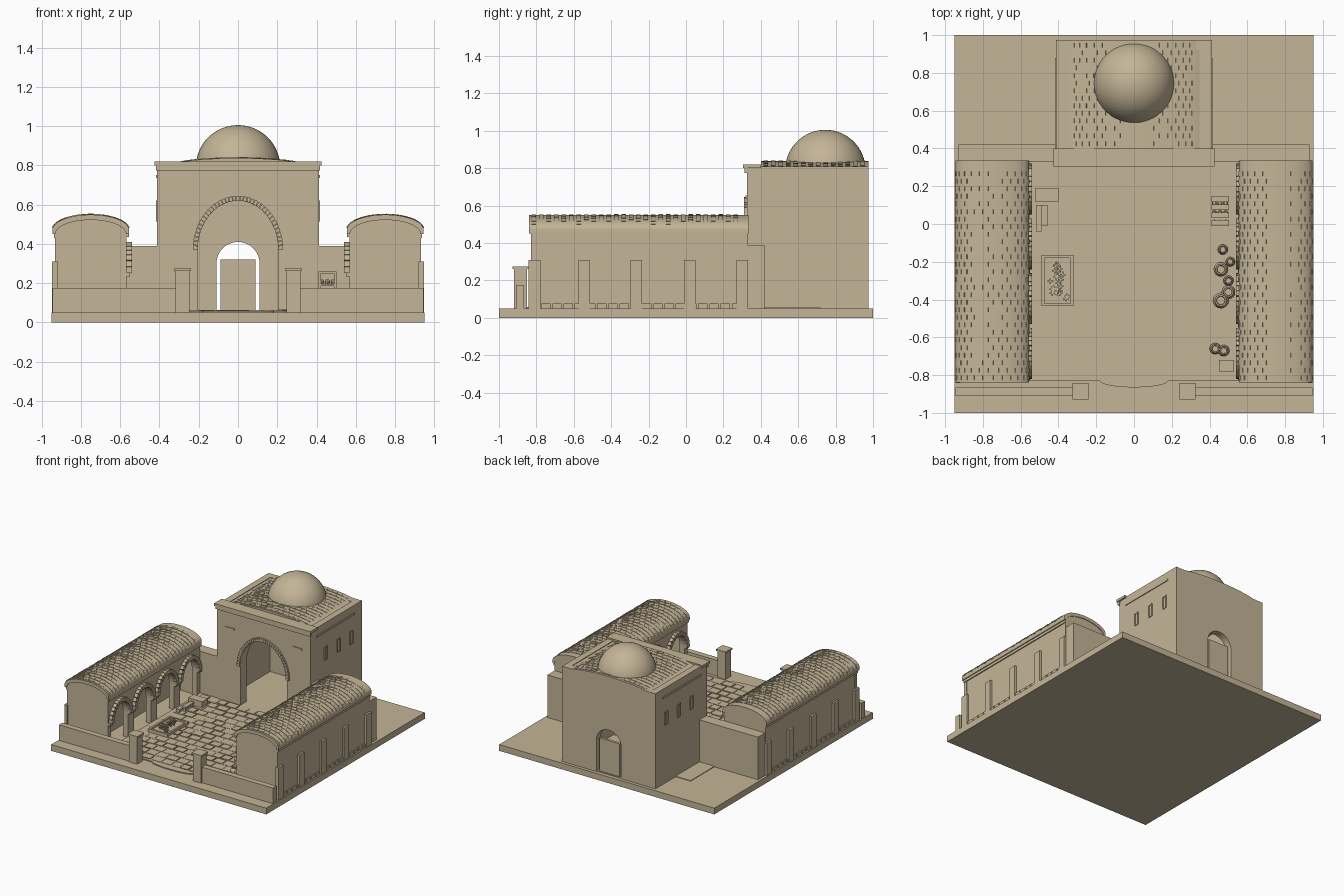
import bpy, bmesh, math, random
from mathutils import Vector

random.seed(4)
cube = bpy.data.objects.get("Cube")
if cube:
    bpy.data.objects.remove(cube, do_unlink=True)

stone = bpy.data.materials.new("sandstone")
stone.use_nodes = True
COLOUR = (0.55, 0.46, 0.31, 1)
stone.diffuse_color = COLOUR
stone.node_tree.nodes["Principled BSDF"].inputs["Base Color"].default_value = COLOUR


# Helpers
def prism(bm, pts, axis, a, b):
    """Extrude a 2D outline along an axis from a to b."""
    def place(p, d):
        return {"x": (d, p[0], p[1]), "y": (p[0], d, p[1]), "z": (p[0], p[1], d)}[axis]
    low = [bm.verts.new(place(p, a)) for p in pts]
    high = [bm.verts.new(place(p, b)) for p in pts]
    n = len(pts)
    bm.faces.new(low)
    bm.faces.new(high)
    for i in range(n):
        j = (i + 1) % n
        bm.faces.new((low[i], low[j], high[j], high[i]))


def box(bm, x0, x1, y0, y1, z0, z1):
    prism(bm, [(x0, y0), (x1, y0), (x1, y1), (x0, y1)], "z", z0, z1)


def arc(c, base, half, rise, n=20, start=math.pi, end=0.0):
    """Points of a half ellipse, from left to right."""
    steps = [start + (end - start) * i / n for i in range(n + 1)]
    return [(c + half * math.cos(t), base + rise * math.sin(t)) for t in steps]


def arched_wall(u0, u1, z0, z1, openings, half, spring, rise):
    """Wall outline with arched openings that reach the floor."""
    pts = [(u0, z1), (u0, z0)]
    for c in openings:
        pts += [(c - half, z0)] + arc(c, spring, half, rise) + [(c + half, z0)]
    return pts + [(u1, z0), (u1, z1)]


def arch_blocks(bm, c, spring, half, rise, thick, n, axis, a, b):
    """Ring of wedge stones with narrow joints."""
    for i in range(n):
        t0 = math.pi * (i + 0.06) / n
        t1 = math.pi * (i + 0.94) / n
        inner = arc(c, spring, half, rise, 1, t0, t1)
        outer = arc(c, spring, half + thick, rise + thick, 1, t1, t0)
        prism(bm, inner + outer, axis, a, b)


def roof_tiles(bm, c, base, half, rise, y0, y1, pitch, count, t0=0.1):
    """Staggered low tiles over a vault."""
    rows = int((y1 - y0) / pitch)
    step = (math.pi - 2 * t0) / count
    for r in range(rows):
        y = y0 + pitch * (r + 0.1)
        for k in range(count):
            s = t0 + step * (k + 0.05 + 0.4 * (r % 2))
            e = min(s + step * 0.85, math.pi - t0)
            lift = 0.002 + 0.003 * random.random()
            pts = arc(c, base, half - 0.003, rise - 0.003, 2, s, e)
            pts += arc(c, base, half + lift, rise + lift, 2, e, s)
            prism(bm, pts, "y", y, y + pitch * 0.6)


def lathe(bm, x, y, z, profile, n=16):
    rings = [[bm.verts.new((x + r * math.cos(2 * math.pi * i / n),
                            y + r * math.sin(2 * math.pi * i / n), z + h))
              for i in range(n)] for r, h in profile]
    for lo, hi in zip(rings, rings[1:]):
        for i in range(n):
            j = (i + 1) % n
            bm.faces.new((lo[i], lo[j], hi[j], hi[i]))
    bm.faces.new(rings[0])
    bm.faces.new(rings[-1])


def finish(name, bm, smooth=False):
    bmesh.ops.recalc_face_normals(bm, faces=bm.faces[:])
    mesh = bpy.data.meshes.new(name)
    bm.to_mesh(mesh)
    bm.free()
    mesh.materials.append(stone)
    ob = bpy.data.objects.new(name, mesh)
    bpy.context.scene.collection.objects.link(ob)
    if smooth:
        bpy.ops.object.select_all(action="DESELECT")
        ob.select_set(True)
        bpy.context.view_layer.objects.active = ob
        bpy.ops.object.shade_smooth_by_angle(angle=math.radians(30))
    return ob


def simple(name, *boxes):
    bm = bmesh.new()
    for b in boxes:
        box(bm, *b)
    return finish(name, bm)


# Ground, floor and rear pad
simple("ground_slab", (-0.95, 0.95, -1, 1, 0, 0.05))
simple("court_floor", (-0.565, 0.565, -0.83, 0.33, 0.05, 0.058))
simple("hall_floor", (-0.36, 0.36, 0.33, 0.97, 0.05, 0.058))
simple("rear_pad", (-0.545, 0.545, 0.42, 0.72, 0.05, 0.055))
bm = bmesh.new()
prism(bm, arc(0, -0.83, 0.18, -0.035), "z", 0.05, 0.058)
finish("entrance_step", bm)

# Paving stones in staggered rows
bm = bmesh.new()
for row in range(15):
    y = -0.81 + row * 0.0755
    x = -0.53 + 0.05 * (row % 2)
    while x < 0.45:
        w = random.uniform(0.07, 0.1)
        top = 0.059 + 0.006 * random.random()
        box(bm, x, x + w - 0.01, y, y + 0.062, 0.055, top)
        x += w
finish("paving_stones", bm)

# Hall with a great front arch and a rear doorway
bm = bmesh.new()
prism(bm, arched_wall(-0.412, 0.412, 0.05, 0.81, [0], 0.205, 0.37, 0.25), "y", 0.325, 0.40)
prism(bm, arched_wall(-0.412, 0.412, 0.05, 0.81, [0], 0.11, 0.30, 0.11), "y", 0.92, 0.975)
for s in (-1, 1):
    x0, x1 = sorted((s * 0.36, s * 0.412))
    box(bm, x0, x1, 0.40, 0.92, 0.05, 0.81)
box(bm, -0.36, 0.36, 0.40, 0.92, 0.75, 0.805)
finish("hall_walls", bm)
simple("hall_door", (-0.09, 0.09, 0.945, 0.965, 0.055, 0.32))
simple("front_cornice", (-0.425, 0.425, 0.305, 0.40, 0.80, 0.82),
       (-0.418, 0.418, 0.312, 0.33, 0.775, 0.80))
bm = bmesh.new()
arch_blocks(bm, 0, 0.37, 0.205, 0.25, 0.025, 37, "y", 0.31, 0.33)
finish("front_arch_stones", bm)
for s, side in ((1, "left"), (-1, "right")):
    x0, x1 = sorted((s * 0.40, s * 0.418))
    simple(side + "_hall_moulding", (x0, x1, 0.40, 0.88, 0.735, 0.75))
    a, b = sorted((s * 0.26, s * 0.34))
    simple(side + "_front_panel", (a, b, 0.318, 0.33, 0.638, 0.654))
    # Framed side windows
    bm = bmesh.new()
    for y in (0.52, 0.68, 0.84):
        for dy in (-0.02, 0.014):
            box(bm, x0, x1, y + dy, y + dy + 0.006, 0.515, 0.62)
        for z in (0.515, 0.612):
            box(bm, x0, x1, y - 0.02, y + 0.02, z, z + 0.008)
    finish(side + "_hall_windows", bm)

# Hall vault, tiles and dome
bm = bmesh.new()
prism(bm, arc(0, 0.785, 0.375, 0.052, 32), "y", 0.40, 0.975)
finish("hall_vault", bm, True)
bm = bmesh.new()
roof_tiles(bm, 0, 0.785, 0.375, 0.052, 0.41, 0.97, 0.04, 16, 0.5)
finish("hall_roof_tiles", bm)
bm = bmesh.new()
bmesh.ops.create_uvsphere(bm, u_segments=48, v_segments=32, radius=0.215)
low = [v for v in bm.verts if v.co.z < -0.01]
bmesh.ops.delete(bm, geom=low, context="VERTS")
bmesh.ops.translate(bm, verts=bm.verts[:], vec=Vector((0, 0.745, 0.79)))
finish("dome", bm, True)

# Side wings, link walls and front walls
centres = [-0.685 + 0.29 * i for i in range(4)]
pilasters = (-0.81, -0.545, -0.265, 0.02, 0.30)
for s, side in ((1, "left"), (-1, "right")):
    def span(a, b):
        return sorted((s * a, s * b))
    mid = s * 0.75
    # Walls with open arcade towards the court
    bm = bmesh.new()
    prism(bm, arched_wall(-0.83, 0.33, 0.05, 0.45, centres, 0.105, 0.25, 0.13), "x", *span(0.567, 0.61))
    box(bm, *span(0.72, 0.93), -0.80, 0.30, 0.05, 0.45)
    box(bm, *span(0.61, 0.72), -0.80, 0.30, 0.43, 0.45)
    x0, x1 = span(0.567, 0.93)
    end = [(x0, 0.05)] + arc(mid, 0.45, 0.182, 0.074) + [(x1, 0.05)]
    prism(bm, end, "y", -0.83, -0.80)
    prism(bm, end, "y", 0.30, 0.33)
    finish(side + "_wing_walls", bm)
    # Vaulted roof with tiles
    bm = bmesh.new()
    shell = [(mid - 0.195, 0.45)] + arc(mid, 0.472, 0.195, 0.077, 28) + [(mid + 0.195, 0.45)]
    shell += arc(mid, 0.45, 0.18, 0.072, 28, 0, math.pi)
    prism(bm, shell, "y", -0.84, 0.335)
    finish(side + "_wing_roof", bm, True)
    bm = bmesh.new()
    roof_tiles(bm, mid, 0.472, 0.195, 0.077, -0.83, 0.33, 0.04, 12)
    finish(side + "_wing_roof_tiles", bm)
    simple(side + "_wing_eaves", (*span(0.915, 0.938), -0.83, 0.33, 0.43, 0.452),
           (*span(0.555, 0.58), -0.83, 0.33, 0.435, 0.452))
    # Arcade stones and imposts
    bm = bmesh.new()
    for c in centres:
        arch_blocks(bm, c, 0.25, 0.105, 0.13, 0.03, 15, "x", *span(0.54, 0.575))
    for i in range(5):
        y = -0.83 + 0.29 * i
        box(bm, *span(0.55, 0.58), max(y - 0.04, -0.83), min(y + 0.04, 0.33), 0.235, 0.255)
    finish(side + "_arcade_stones", bm)
    # Pilasters and footing on the outer wall
    bm = bmesh.new()
    for y in pilasters:
        box(bm, *span(0.92, 0.946), y - 0.031, y + 0.031, 0.05, 0.31)
    for i in range(18):
        y = -0.775 + i * 0.06
        box(bm, *span(0.92, 0.94), y, y + 0.05, 0.05, 0.077)
    finish(side + "_pilasters", bm)
    simple(side + "_link_wall", (*span(0.40, 0.93), 0.33, 0.42, 0.05, 0.39))
    simple(side + "_front_wall", (*span(0.30, 0.945), -0.91, -0.865, 0.05, 0.175))
    simple(side + "_gate_post", (*span(0.247, 0.318), -0.92, -0.85, 0.05, 0.262),
           (*span(0.24, 0.326), -0.928, -0.842, 0.262, 0.275))

# Planter with small plants
px0, px1, py0, py1 = -0.49, -0.32, -0.435, -0.165
simple("planter", (px0, px1, py0, py0 + 0.015, 0.05, 0.085), (px0, px1, py1 - 0.015, py1, 0.05, 0.085),
       (px0, px0 + 0.015, py0, py1, 0.05, 0.085), (px1 - 0.015, px1, py0, py1, 0.05, 0.085),
       (px0, px1, py0, py1, 0.05, 0.072))
bm = bmesh.new()
for i in range(26):
    x, y = random.uniform(-0.45, -0.35), random.uniform(-0.4, -0.2)
    h = random.uniform(0.085, 0.11)
    box(bm, x - 0.003, x + 0.003, y - 0.003, y + 0.003, 0.07, h)
    box(bm, x - 0.015, x + 0.015, y - 0.004, y + 0.004, h - 0.004, h)
    box(bm, x - 0.004, x + 0.004, y - 0.015, y + 0.015, h - 0.01, h - 0.006)
finish("planter_plants", bm)

# Benches, rack, block and jars
simple("stone_bench", (-0.525, -0.4, 0.12, 0.19, 0.05, 0.11))
simple("low_bench", (-0.49, -0.458, -0.01, 0.1, 0.085, 0.1), (-0.52, -0.49, -0.04, 0.1, 0.05, 0.085),
       (-0.485, -0.465, 0, 0.09, 0.05, 0.085))
simple("corner_block", (0.45, 0.53, -0.78, -0.72, 0.05, 0.1))
bm = bmesh.new()
for x in (0.41, 0.49):
    for y in (-0.01, 0.135):
        box(bm, x, x + 0.012, y, y + 0.012, 0.05, 0.26)
for z in (0.11, 0.185, 0.25):
    for k in range(4):
        y = -0.01 + 0.042 * k
        box(bm, 0.41, 0.502, y, y + 0.03, z, z + 0.01)
for x in (0.425, 0.455, 0.485):
    for y in (0.01, 0.06, 0.11):
        lathe(bm, x, y, 0.195, [(0.01, 0), (0.014, 0.012), (0.008, 0.025)], 8)
finish("goods_rack", bm)
bm = bmesh.new()
shape = ((0.6, 0), (0.95, 0.5), (1, 0.9), (0.85, 1.4), (0.6, 1.7), (0.75, 1.9), (0.55, 1.9), (0.5, 1.5))
for x, y, r in ((0.47, -0.135, 0.027), (0.51, -0.2, 0.025), (0.46, -0.24, 0.038), (0.5, -0.3, 0.027),
                (0.5, -0.36, 0.036), (0.46, -0.405, 0.042), (0.43, -0.66, 0.03), (0.475, -0.67, 0.03)):
    lathe(bm, x, y, 0.055, [(a * r, h * r) for a, h in shape])
finish("clay_jars", bm, True)
